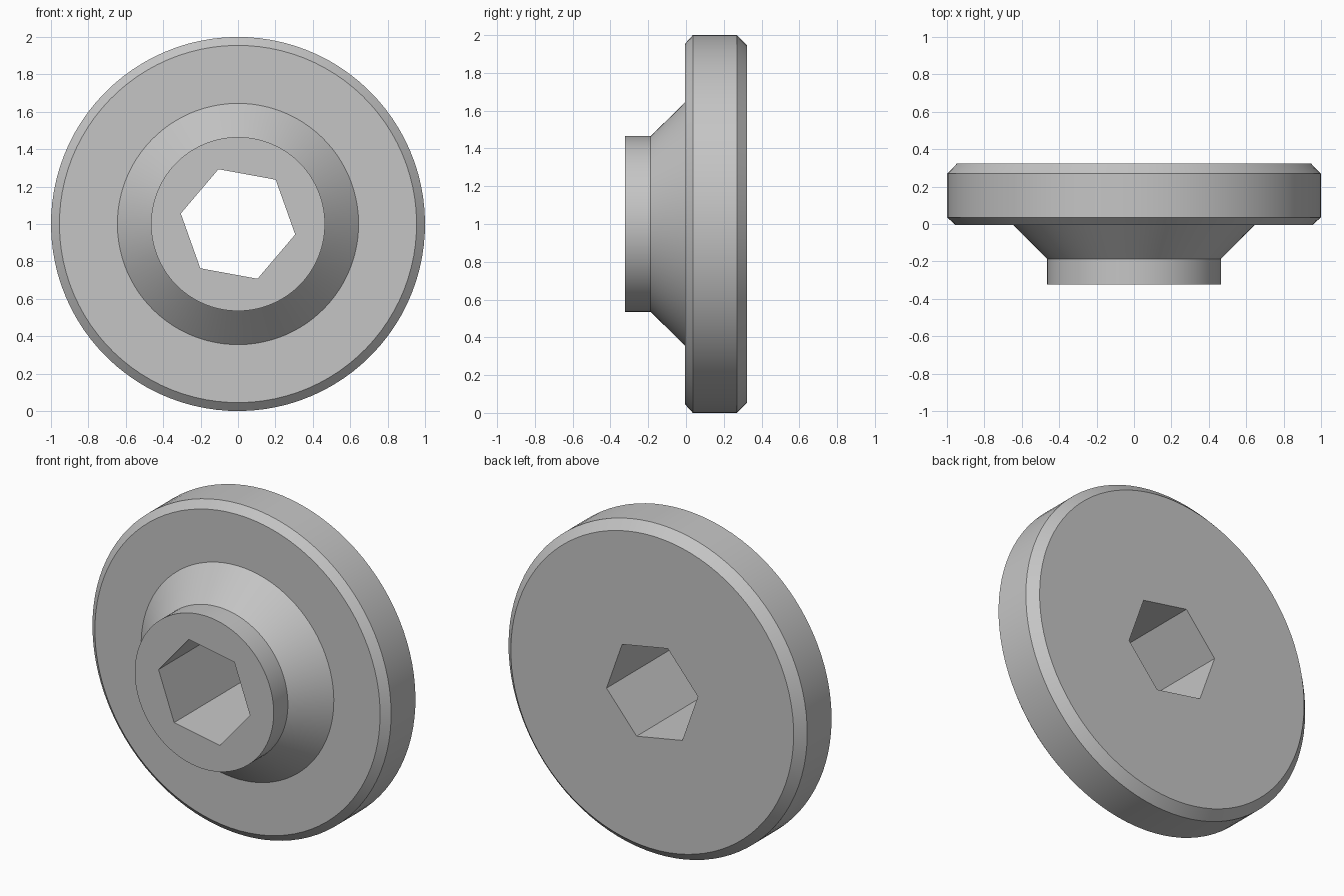
import bpy, bmesh
from math import radians, cos, sin, pi

cube = bpy.data.objects.get("Cube")
if cube:
    bpy.data.objects.remove(cube, do_unlink=True)

SEGMENTS = 96            # multiple of six, so the bore corners fall on vertices
START = radians(-10.4)   # turn of the hexagonal bore
BORE = 0.311             # corner radius of the bore
HALF = 0.323             # half of the total depth

# Outer section as (radius, y), from the hub's front to the flange's back
SECTION = [(0.465, -HALF), (0.465, -0.187), (0.645, -0.005), (0.955, -0.005),
           (1.0, 0.036), (1.0, 0.269), (0.947, HALF)]


def hex_radius(angle):
    """Distance from the axis to the hexagon's side at an angle from a corner."""
    return BORE * cos(pi / 6) / cos(angle % (pi / 3) - pi / 6)


def ring(bm, y, radius):
    verts = []
    for i in range(SEGMENTS):
        a = 2 * pi * i / SEGMENTS
        r = radius(a)
        verts.append(bm.verts.new((r * cos(a + START), y, 1 + r * sin(a + START))))
    return verts


# Flanged hub with a hexagonal through bore, as one closed shell
bm = bmesh.new()
rings = [ring(bm, y, lambda a, r=r: r) for r, y in SECTION]
rings += [ring(bm, HALF, hex_radius), ring(bm, -HALF, hex_radius)]
for k, near in enumerate(rings):
    far = rings[(k + 1) % len(rings)]
    for i in range(SEGMENTS):
        j = (i + 1) % SEGMENTS
        bm.faces.new((near[i], near[j], far[j], far[i]))
bmesh.ops.recalc_face_normals(bm, faces=bm.faces)

mesh = bpy.data.meshes.new("flanged_hub")
bm.to_mesh(mesh)
bm.free()
hub = bpy.data.objects.new("flanged_hub", mesh)
bpy.context.collection.objects.link(hub)

# Plain grey finish
grey = bpy.data.materials.new("light_grey")
grey.use_nodes = True
colour = (0.56, 0.56, 0.56, 1)
grey.diffuse_color = colour
grey.node_tree.nodes["Principled BSDF"].inputs["Base Color"].default_value = colour
mesh.materials.append(grey)

# Smooth round walls, crisp edges
bpy.ops.object.select_all(action='DESELECT')
hub.select_set(True)
bpy.context.view_layer.objects.active = hub
bpy.ops.object.shade_smooth_by_angle(angle=radians(25))
